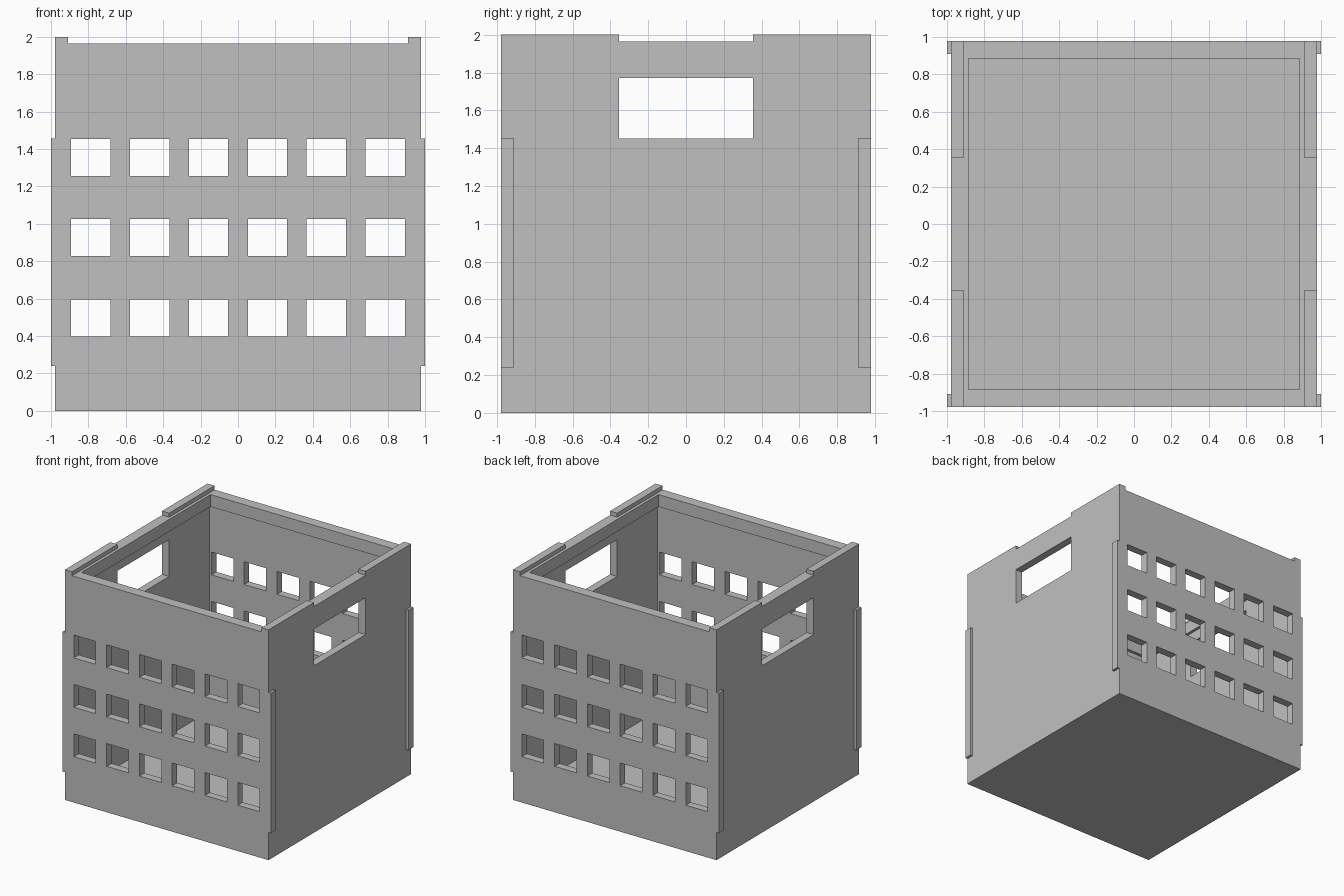
import bpy
import bmesh
from mathutils import Matrix, Vector

if "Cube" in bpy.data.objects:
    bpy.data.objects.remove(bpy.data.objects["Cube"], do_unlink=True)

GREY = (0.527, 0.527, 0.527, 1.0)
plastic = bpy.data.materials.new("grey_plastic")
plastic.use_nodes = True
plastic.diffuse_color = GREY
plastic.node_tree.nodes["Principled BSDF"].inputs["Base Color"].default_value = GREY

HALF = 0.978      # outer half width
INNER = 0.91      # inside face of the walls
LIP = 0.885       # inside face of the thicker rim lip
RIM = 1.965       # height of the rim
FLOOR = 0.07      # floor thickness
HANDLE = 0.355    # half width of the handle


def boxes(name, bounds):
    """One object made of boxes, each given by its low and high corner."""
    bm = bmesh.new()
    for low, high in bounds:
        low, high = Vector(low), Vector(high)
        place = Matrix.Translation((low + high) / 2) @ Matrix.Diagonal((high - low).to_4d())
        bmesh.ops.create_cube(bm, size=1, matrix=place)
    mesh = bpy.data.meshes.new(name)
    bm.to_mesh(mesh)
    bm.free()
    mesh.materials.append(plastic)
    obj = bpy.data.objects.new(name, mesh)
    bpy.context.collection.objects.link(obj)
    return obj


def cut(target, cutter):
    """Subtract the cutter from the target and delete it."""
    cutter.hide_render = True
    mod = target.modifiers.new(cutter.name, 'BOOLEAN')
    mod.operation = 'DIFFERENCE'
    mod.solver = 'EXACT'
    mod.object = cutter
    bpy.context.view_layer.objects.active = target
    bpy.ops.object.modifier_apply(modifier=mod.name)
    bpy.data.objects.remove(cutter, do_unlink=True)


# Crate body, hollowed below an overhanging lip
crate = boxes("crate_body", [((-HALF, -HALF, 0), (HALF, HALF, RIM))])
cut(crate, boxes("cavity", [((-INNER, -INNER, FLOOR), (INNER, INNER, 1.86))]))
cut(crate, boxes("opening", [((-LIP, -LIP, 1.5), (LIP, LIP, 2.2))]))

# Three rows of six openings through the front and back walls
holes = []
for row in range(3):
    for col in range(6):
        x = (col - 2.5) * 0.315
        z = 0.4975 + row * 0.429
        holes.append(((x - 0.105, -1.2, z - 0.099), (x + 0.105, 1.2, z + 0.099)))
cut(crate, boxes("wall_holes", holes))

# Handle openings through the left and right walls
cut(crate, boxes("handle_holes", [((-1.2, -HANDLE, 1.45), (1.2, HANDLE, 1.77))]))

# Raised stacking rails on the rim and thin strips at the side corners
for sx, side in ((-1, "right"), (1, "left")):
    for sy, end in ((-1, "front"), (1, "back")):
        def mirrored(name, low, high):
            a = (low[0] * sx, low[1] * sy, low[2])
            b = (high[0] * sx, high[1] * sy, high[2])
            return boxes(f"{end}_{side}_{name}",
                         [(tuple(map(min, a, b)), tuple(map(max, a, b)))])
        mirrored("stacking_rail", (INNER, HANDLE, RIM), (HALF, HALF, 2.0))
        mirrored("corner_strip", (HALF, INNER, 0.24), (1.0, HALF, 1.455))
